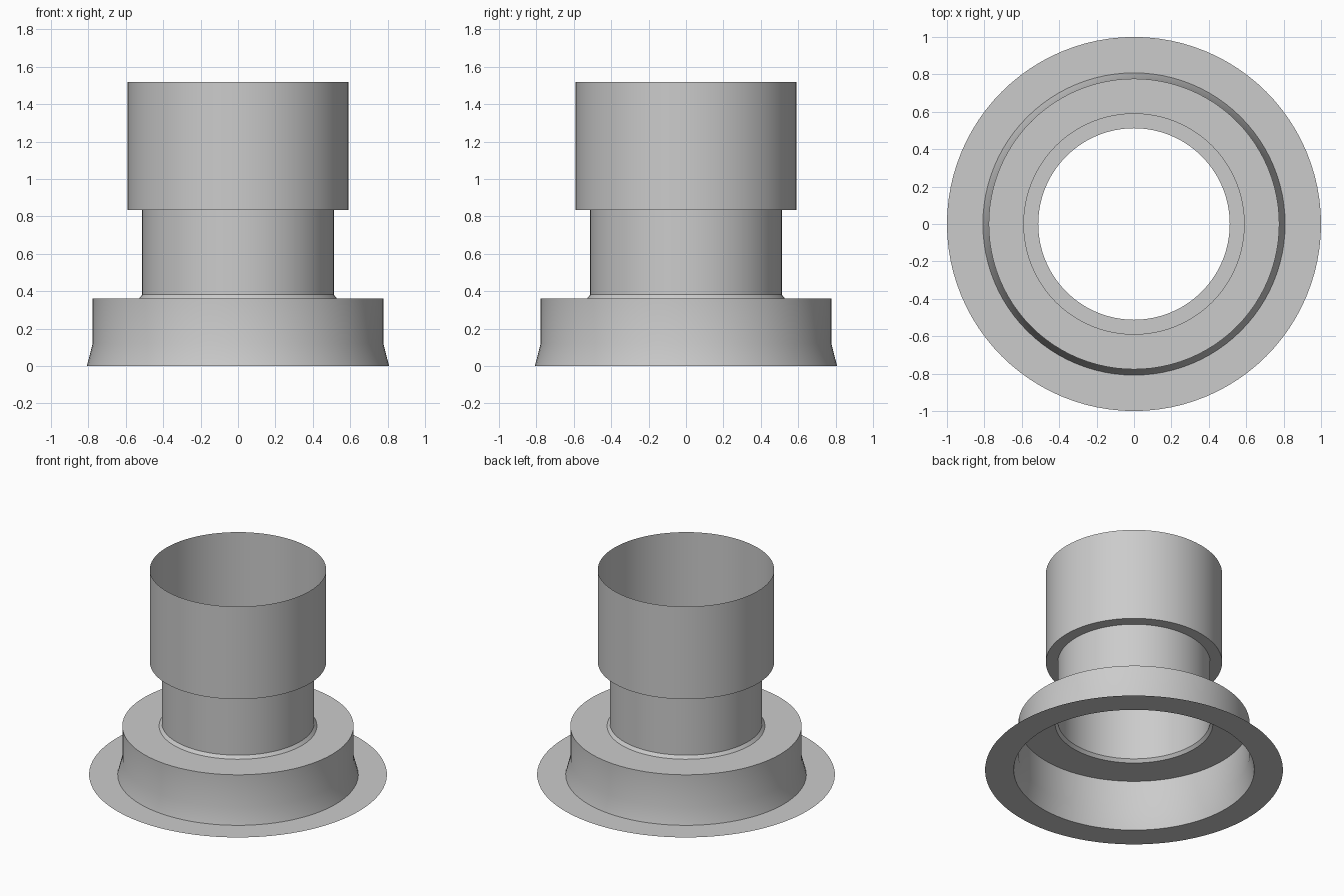
import bpy, bmesh, math

cube = bpy.data.objects.get("Cube")
if cube:
    bpy.data.objects.remove(cube, do_unlink=True)

SEGMENTS = 96

grey = bpy.data.materials.new("plain grey")
grey.use_nodes = True
colour = (0.6, 0.6, 0.6, 1)
grey.diffuse_color = colour
grey.node_tree.nodes["Principled BSDF"].inputs["Base Color"].default_value = colour


def lathe(name, profile):
    """Spin an open (radius, height) profile into a thin shell around z."""
    bm = bmesh.new()
    rings = []
    for radius, height in profile:
        rings.append([bm.verts.new((radius * math.cos(a), radius * math.sin(a), height))
                      for a in (math.tau * i / SEGMENTS for i in range(SEGMENTS))])
    for low, high in zip(rings, rings[1:]):
        for i in range(SEGMENTS):
            j = (i + 1) % SEGMENTS
            bm.faces.new((low[i], low[j], high[j], high[i]))
    mesh = bpy.data.meshes.new(name)
    bm.to_mesh(mesh)
    bm.free()
    mesh.materials.append(grey)
    obj = bpy.data.objects.new(name, mesh)
    bpy.context.collection.objects.link(obj)
    bpy.ops.object.select_all(action="DESELECT")
    obj.select_set(True)
    bpy.context.view_layer.objects.active = obj
    bpy.ops.object.shade_smooth_by_angle(angle=math.radians(30))
    return obj


# Flat flange, flared skirt and its shoulder with a small chamfer
lathe("flanged_base", [(1, 0), (0.808, 0), (0.777, 0.12), (0.777, 0.36),
                       (0.53, 0.36), (0.512, 0.382)])
# Narrow neck, ledge and wide open collar
lathe("neck_and_collar", [(0.512, 0.382), (0.512, 0.834), (0.592, 0.834), (0.592, 1.52)])
